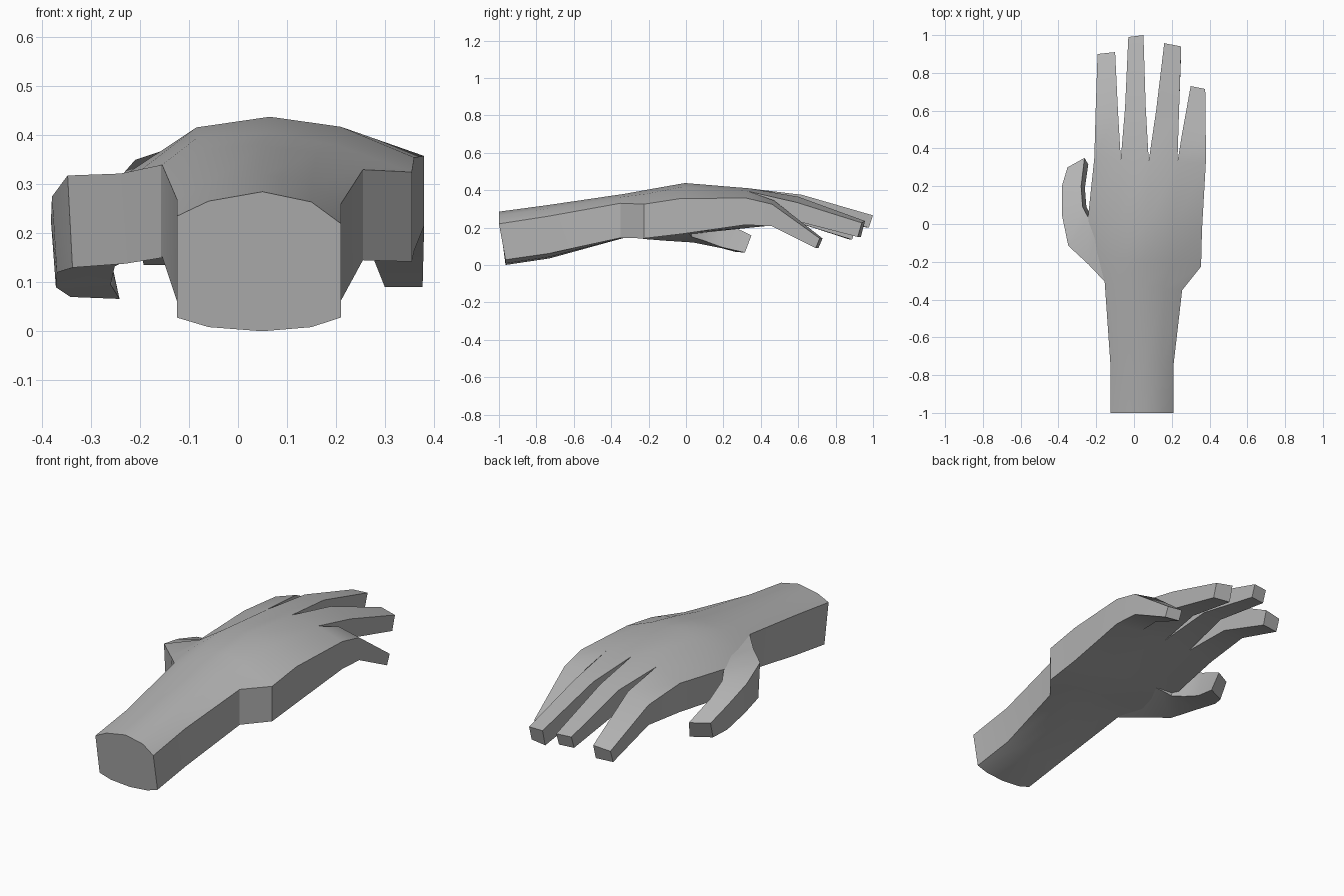
import bpy, bmesh, math

if "Cube" in bpy.data.objects:
    bpy.data.objects.remove(bpy.data.objects["Cube"])

skin = bpy.data.materials.new("grey")
skin.diffuse_color = (.45, .45, .45, 1)
skin.use_nodes = True
skin.node_tree.nodes["Principled BSDF"].inputs["Base Color"].default_value = skin.diffuse_color


def finish(bm, name):
    bmesh.ops.recalc_face_normals(bm, faces=bm.faces)
    mesh = bpy.data.meshes.new(name)
    bm.to_mesh(mesh)
    bm.free()
    mesh.materials.append(skin)
    obj = bpy.data.objects.new(name, mesh)
    bpy.context.collection.objects.link(obj)
    bpy.ops.object.select_all(action='DESELECT')
    obj.select_set(True)
    bpy.context.view_layer.objects.active = obj
    bpy.ops.object.shade_smooth_by_angle(angle=math.radians(30))


def bridge(bm, a, b):
    for i in range(len(a)):
        j = (i + 1) % len(a)
        bm.faces.new((a[i], a[j], b[j], b[i]))


def arch(left, mid, right, fullness):
    # heights across the hand: sloped line between the edges plus a bulge
    bulge = mid - (left + right) / 2
    profile = (0, fullness, 1, .7, 0)
    return [left + (right - left) * i / 4 + bulge * profile[i] for i in range(5)]


def lerp(a, b, n=5):
    return [a + (b - a) * i / (n - 1) for i in range(n)]


# Forearm and palm: x columns, y left/right, bottom y shift, top and bottom heights, fullness
stations = [
    ((-.125, -.06, .05, .15, .21), (-1, -1), .035, (.235, .285, .22), (.028, 0, .028), .6),
    ((-.125, -.06, .05, .15, .21), (-.74, -.74), .01, (.27, .32, .26), (.062, .035, .062), .65),
    ((-.155, -.08, .05, .16, .255), (-.31, -.35), 0, (.34, .38, .33), (.152, .145, .145), .75),
    ((-.2, -.085, .06, .2, .355), (-.16, -.225), 0, (.328, .405, .325), (.15, .15, .142), .85),
    ((-.245, -.085, .065, .21, .36), (.02, -.03), 0, (.31, .438, .355), (.165, .178, .165), .9),
    ((-.21, -.07, .078, .23, .38), (.35, .32), 0, (.35, .41, .358), (.2, .225, .215), .8),
]
bm = bmesh.new()
rings = []
for xs, ys, shift, top, bottom, full in stations:
    y = lerp(*ys)
    zt = arch(*top, full)
    zb = arch(*bottom, .7)
    upper = [bm.verts.new((xs[i], y[i], zt[i])) for i in range(5)]
    lower = [bm.verts.new((xs[i], y[i] + shift, zb[i])) for i in range(5)]
    rings.append(upper + lower[::-1])
bm.faces.new(rings[0])
for a, b in zip(rings, rings[1:]):
    bridge(bm, a, b)

# Fingers: knuckle and tip as x left, x right, y left, y right, top, bottom, side tilt
fingers = [
    ((-.203, -.085, .60, .60, .350, .225, .02), (-.193, -.10, .90, .91, .205, .135, .005)),
    ((-.047, .062, .62, .62, .375, .265, .0), (-.03, .05, .99, 1.0, .265, .20, .0)),
    ((.117, .238, .60, .59, .350, .235, -.015), (.16, .25, .957, .94, .23, .15, -.005)),
    ((.253, .38, .47, .46, .335, .207, -.01), (.30, .377, .73, .715, .142, .09, .0)),
]
last = rings[-1]
for i, sections in enumerate(fingers):
    loop = [last[i], last[i + 1], last[8 - i], last[9 - i]]
    for k, (x0, x1, y0, y1, t, b, tilt) in enumerate(sections):
        back = .022 * k
        new = [bm.verts.new(p) for p in (
            (x0, y0, t - tilt), (x1, y1, t + tilt),
            (x1, y1 - back, b), (x0, y0 - back, b))]
        bridge(bm, loop, new)
        loop = new
    bm.faces.new(loop)
finish(bm, "hand")

# Thumb: outer xy, inner xy, outer top/bottom, inner top/bottom, bottom y shift
thumb = [
    ((-.155, -.305), (-.10, .0), (.34, .15), (.37, .18), 0),
    ((-.24, -.215), (-.18, .02), (.322, .138), (.335, .165), 0),
    ((-.348, -.115), (-.24, .03), (.318, .13), (.312, .15), 0),
    ((-.380, .04), (-.272, .09), (.275, .12), (.28, .132), 0),
    ((-.382, .20), (-.28, .20), (.225, .09), (.23, .095), -.01),
    ((-.352, .30), (-.262, .35), (.16, .07), (.158, .066), -.035),
]
bm = bmesh.new()
prev = None
for n, (o, i, oz, iz, s) in enumerate(thumb):
    lean = .02 if n else 0
    ring = [bm.verts.new(p) for p in (
        (*o, oz[0]), (*i, iz[0]),
        (i[0] + lean, i[1] + s, iz[1]), (o[0] + lean / 2, o[1] + s, oz[1]))]
    if prev:
        bridge(bm, prev, ring)
    else:
        bm.faces.new(ring)
    prev = ring
bm.faces.new(prev)
finish(bm, "thumb")
